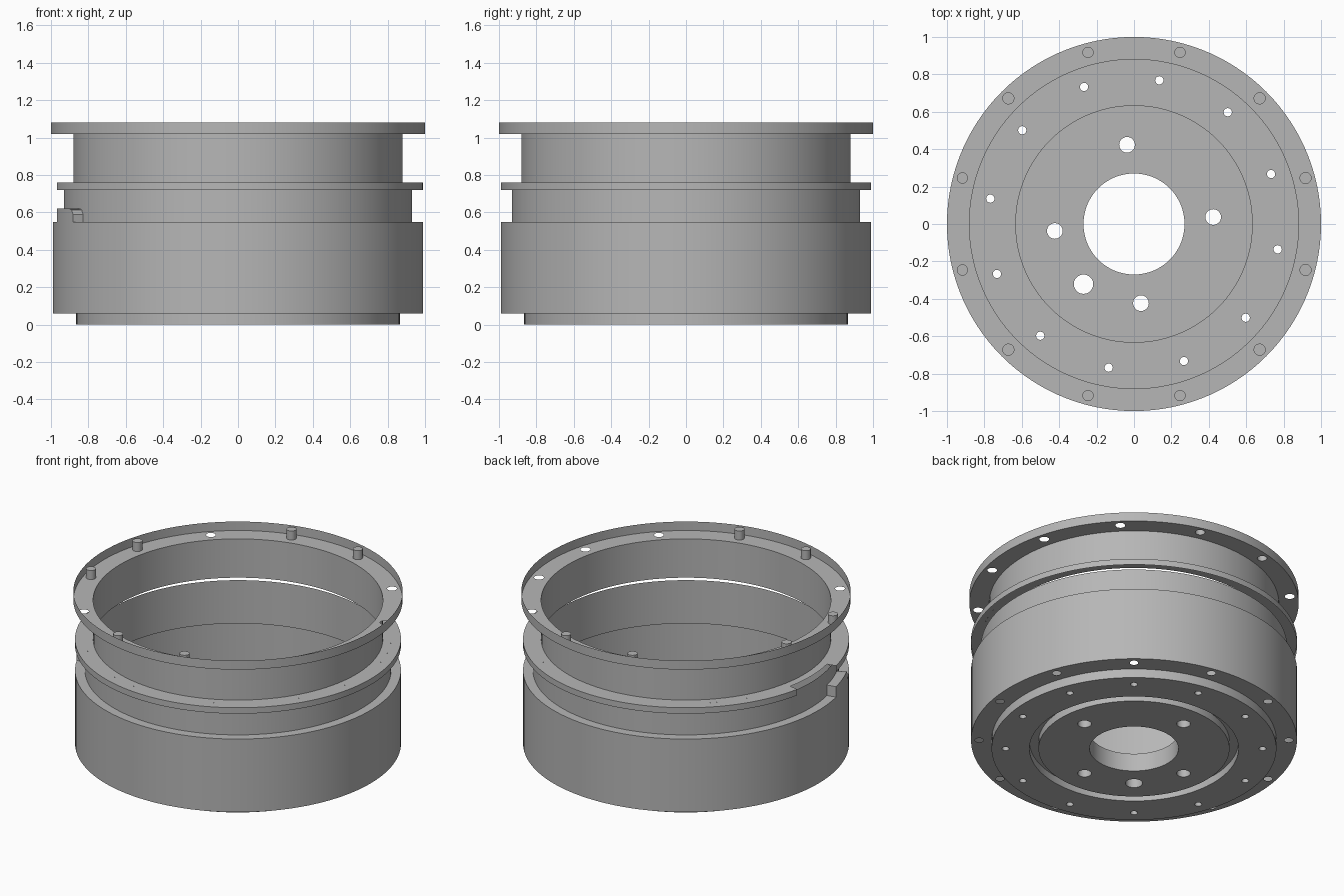
import bpy, bmesh
from math import cos, sin, radians, sqrt

cube = bpy.data.objects.get("Cube")
if cube:
    bpy.data.objects.remove(cube, do_unlink=True)

metal = bpy.data.materials.new("plain grey metal")
metal.use_nodes = True
GREY = (0.47, 0.47, 0.47, 1)
metal.diffuse_color = GREY
metal.node_tree.nodes["Principled BSDF"].inputs["Base Color"].default_value = GREY


def polar(r, deg):
    return r * cos(radians(deg)), r * sin(radians(deg))


def revolve(bm, profile, start=0, end=360, steps=120):
    """Sweep a (radius, height) profile about the vertical axis."""
    full = end - start == 360
    cols = []
    for i in range(steps if full else steps + 1):
        a = start + (end - start) * i / steps
        cols.append([bm.verts.new((*polar(r, a), z)) for r, z in profile])
    for i in range(steps):
        a, b = cols[i], cols[(i + 1) % len(cols)]
        for j in range(len(profile) - 1):
            bm.faces.new((a[j], b[j], b[j + 1], a[j + 1]))


def loop(bm, x, y, r, z, n):
    vs = [bm.verts.new((x + polar(r, 360 * i / n)[0],
                        y + polar(r, 360 * i / n)[1], z)) for i in range(n)]
    return [bm.edges.new((vs[i], vs[(i + 1) % n])) for i in range(n)]


def plate(bm, z, outer, inner, holes):
    """Flat ring pierced by round holes given as (x, y, radius)."""
    edges = loop(bm, 0, 0, outer, z, 120) + loop(bm, 0, 0, inner, z, 120)
    for x, y, r in holes:
        edges += loop(bm, x, y, r, z, 20)
    bmesh.ops.triangle_fill(bm, edges=edges, use_beauty=True, normal=(0, 0, 1))


def tube(bm, hole, z0, z1, capped=False):
    x, y, r = hole
    n = 20
    rows = []
    for z in (z0, z1):
        rows.append([bm.verts.new((x + polar(r, 360 * i / n)[0],
                                   y + polar(r, 360 * i / n)[1], z)) for i in range(n)])
    for i in range(n):
        k = (i + 1) % n
        bm.faces.new((rows[0][i], rows[0][k], rows[1][k], rows[1][i]))
    if capped:
        bm.faces.new(rows[1])


def finish(name, bm):
    bmesh.ops.remove_doubles(bm, verts=bm.verts, dist=0.0005)
    bmesh.ops.recalc_face_normals(bm, faces=bm.faces)
    mesh = bpy.data.meshes.new(name)
    bm.to_mesh(mesh)
    bm.free()
    mesh.materials.append(metal)
    ob = bpy.data.objects.new(name, mesh)
    bpy.context.collection.objects.link(ob)
    bpy.ops.object.select_all(action="DESELECT")
    ob.select_set(True)
    bpy.context.view_layer.objects.active = ob
    bpy.ops.object.shade_smooth_by_angle(angle=radians(30))


def hole_circle(radius, size, first, count=12):
    return [(*polar(radius, first + 360 / count * i), size) for i in range(count)]


# Upper flange: open tray with alternating through holes and raised bosses
bolt = hole_circle(0.95, 0.03, 15)
bm = bmesh.new()
plate(bm, 1.02, 1.0, 0.88, bolt)
revolve(bm, [(1.0, 1.02), (1.0, 1.08)])
finish("top_flange", bm)

bm = bmesh.new()
for i, h in enumerate(bolt):
    if i in (2, 3, 5, 6, 8, 9):
        tube(bm, h, 1.02, 1.08, capped=True)
finish("flange_bosses", bm)

# Neck between the two flanges
bm = bmesh.new()
revolve(bm, [(0.88, 0.76), (0.88, 1.02)])
finish("neck_wall", bm)

# Middle flange with a gap on one side
bm = bmesh.new()
revolve(bm, [(0.88, 0.76), (0.93, 0.76)])
revolve(bm, [(0.93, 0.76), (0.99, 0.76), (0.99, 0.72)], 192, 528)
finish("middle_flange", bm)

# Collar that drops inside the drum
bm = bmesh.new()
revolve(bm, [(0.93, 0.43), (0.93, 0.72)])
finish("collar_wall", bm)

# Drum shell with its top ledge and pierced bottom rim
rim_holes = hole_circle(0.94, 0.026, 20)
bm = bmesh.new()
revolve(bm, [(0.93, 0.55), (0.99, 0.55), (0.99, 0.06)])
plate(bm, 0.06, 0.99, 0.865, rim_holes)
finish("drum_shell", bm)

# Small stop tab standing on the ledge, rounded at one end
bm = bmesh.new()
cols = []
for i in range(17):
    a = 192 + 15 * i / 16
    t = max(0, (i - 13) / 3)
    top = 0.59 + 0.03 * sqrt(1 - t * t)
    cols.append([bm.verts.new((*polar(r, a), z)) for r, z in
                 ((0.93, 0.55), (0.93, top), (0.99, top), (0.99, 0.55))])
for a, b in zip(cols, cols[1:]):
    for j in range(3):
        bm.faces.new((a[j], b[j], b[j + 1], a[j + 1]))
for c in (cols[0], cols[-1]):
    bm.faces.new(c)
finish("stop_tab", bm)

# Floor ring around the groove
floor_holes = hole_circle(0.78, 0.022, 20)
bm = bmesh.new()
plate(bm, 0, 0.865, 0.635, floor_holes)
plate(bm, 0.06, 0.865, 0.635, floor_holes)
revolve(bm, [(0.865, 0), (0.865, 0.06)])
for h in floor_holes:
    tube(bm, h, 0, 0.06)
finish("floor_ring", bm)

# Central hub disc with stud holes, bore and groove
studs = hole_circle(0.425, 0.042, 5, 4) + [(*polar(0.42, 230), 0.052)]
HUB_TOP = 0.12
bm = bmesh.new()
plate(bm, 0, 0.58, 0.27, studs)
plate(bm, HUB_TOP, 0.635, 0.27, studs)
revolve(bm, [(0.27, 0), (0.27, HUB_TOP)])
revolve(bm, [(0.58, 0), (0.58, 0.05), (0.635, 0.05), (0.635, 0)])
revolve(bm, [(0.635, 0.05), (0.635, HUB_TOP)])
for h in studs:
    tube(bm, h, 0, HUB_TOP)
finish("hub_disc", bm)
